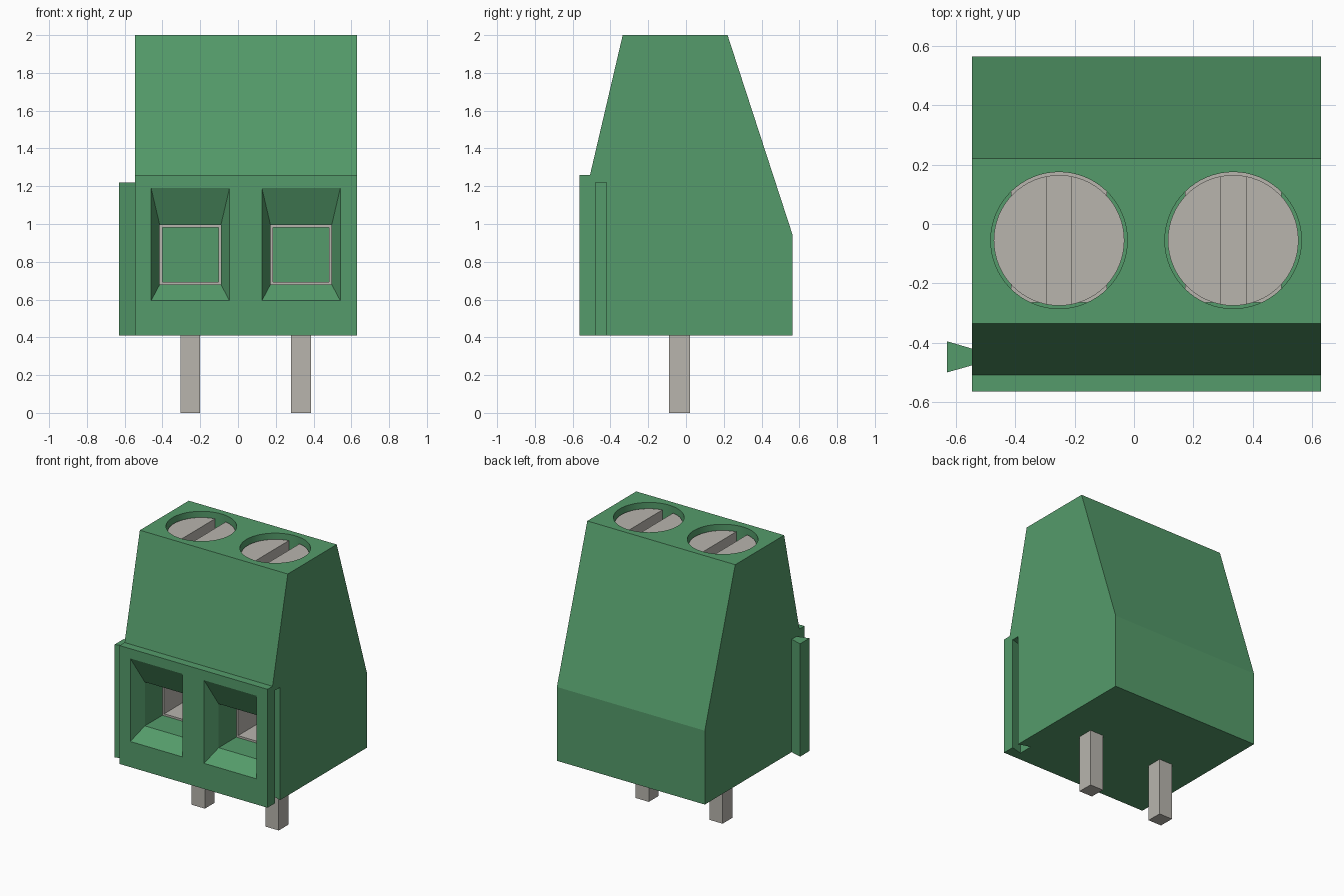
import bpy, bmesh, math

if "Cube" in bpy.data.objects:
    bpy.data.objects.remove(bpy.data.objects["Cube"])

CENTRES = (-0.2525, 0.334)   # x of the two poles
SCREW_Y = -0.055


def material(name, rgb):
    m = bpy.data.materials.new(name)
    m.diffuse_color = (*rgb, 1)
    m.use_nodes = True
    m.node_tree.nodes["Principled BSDF"].inputs["Base Color"].default_value = m.diffuse_color
    return m


GREEN = material("green_plastic", (0.09, 0.33, 0.145))
METAL = material("metal", (0.48, 0.46, 0.42))


def loft(name, rings, mat, closed=False):
    """Skin equal-length rings; cap the ends, or join last to first."""
    bm = bmesh.new()
    vs = [[bm.verts.new(p) for p in r] for r in rings]
    pairs = list(zip(vs, vs[1:]))
    if closed:
        pairs.append((vs[-1], vs[0]))
    else:
        bm.faces.new(vs[0])
        bm.faces.new(vs[-1])
    n = len(vs[0])
    for a, b in pairs:
        for i in range(n):
            j = (i + 1) % n
            bm.faces.new((a[i], a[j], b[j], b[i]))
    bmesh.ops.recalc_face_normals(bm, faces=bm.faces)
    me = bpy.data.meshes.new(name)
    bm.to_mesh(me)
    bm.free()
    me.materials.append(mat)
    ob = bpy.data.objects.new(name, me)
    bpy.context.collection.objects.link(ob)
    return ob


def prism(name, outline, z0, z1, mat):
    return loft(name, [[(x, y, z) for x, y in outline] for z in (z0, z1)], mat)


def rect_y(x0, x1, z0, z1, y):
    return [(x0, y, z0), (x1, y, z0), (x1, y, z1), (x0, y, z1)]


def box(x0, x1, y0, y1):
    return [(x0, y0), (x1, y0), (x1, y1), (x0, y1)]


def circle(cx, r, n=64):
    return [(cx + r * math.cos(2 * math.pi * i / n),
             SCREW_Y + r * math.sin(2 * math.pi * i / n)) for i in range(n)]


def cut(target, cutter):
    mod = target.modifiers.new("cut", 'BOOLEAN')
    mod.operation = 'DIFFERENCE'
    mod.solver = 'EXACT'
    mod.object = cutter
    bpy.context.view_layer.objects.active = target
    bpy.ops.object.modifier_apply(modifier=mod.name)
    bpy.data.objects.remove(cutter)


def smooth(ob):
    bpy.ops.object.select_all(action='DESELECT')
    ob.select_set(True)
    bpy.context.view_layer.objects.active = ob
    bpy.ops.object.shade_smooth_by_angle(angle=math.radians(12))


# Housing: side profile swept along x
profile = [(-0.565, 0.41), (0.565, 0.41), (0.565, 0.94), (0.22, 2.0),
           (-0.335, 2.0), (-0.508, 1.26), (-0.565, 1.26)]
housing = loft("housing", [[(x, y, z) for y, z in profile] for x in (-0.545, 0.63)], GREEN)

# Dovetail groove on the right side
cut(housing, prism("groove_cutter",
                   [(0.545, -0.50), (0.63, -0.478), (0.70, -0.46),
                    (0.70, -0.44), (0.63, -0.422), (0.545, -0.395)], 0.3, 1.22, GREEN))

# Dovetail tongue on the left side
prism("dovetail_tongue", [(-0.63, -0.50), (-0.545, -0.476), (-0.545, -0.42), (-0.63, -0.395)],
      0.41, 1.22, GREEN)

for side, c in zip(("left", "right"), CENTRES):
    # Funnel wire entry leading into a square tunnel
    cut(housing, loft("entry_cutter", [
        rect_y(c - 0.253, c + 0.253, 0.508, 1.385, -0.665),
        rect_y(c - 0.162, c + 0.162, 0.68, 0.995, -0.465),
        rect_y(c - 0.162, c + 0.162, 0.68, 0.995, 0.20)], GREEN))
    # Screw well
    cut(housing, prism("well_cutter", circle(c, 0.23), 0.98, 2.1, GREEN))

    # Clamp: thin square tube
    o, i = 0.162, 0.148
    loft(side + "_clamp", [
        rect_y(c - o, c + o, 0.68, 0.995, -0.265),
        rect_y(c - o, c + o, 0.68, 0.995, 0.20),
        rect_y(c - i, c + i, 0.694, 0.981, 0.20),
        rect_y(c - i, c + i, 0.694, 0.981, -0.265)], METAL, closed=True)

    # Slotted screw
    screw = prism(side + "_screw", circle(c, 0.22), 1.0, 1.96, METAL)
    cut(screw, prism("slot_cutter", box(c - 0.0425, c + 0.0425, -0.4, 0.3), 1.86, 2.1, METAL))
    smooth(screw)

    # Solder pin
    prism(side + "_pin", box(c - 0.0525, c + 0.0525, -0.09, 0.02), 0, 0.45, METAL)

smooth(housing)
